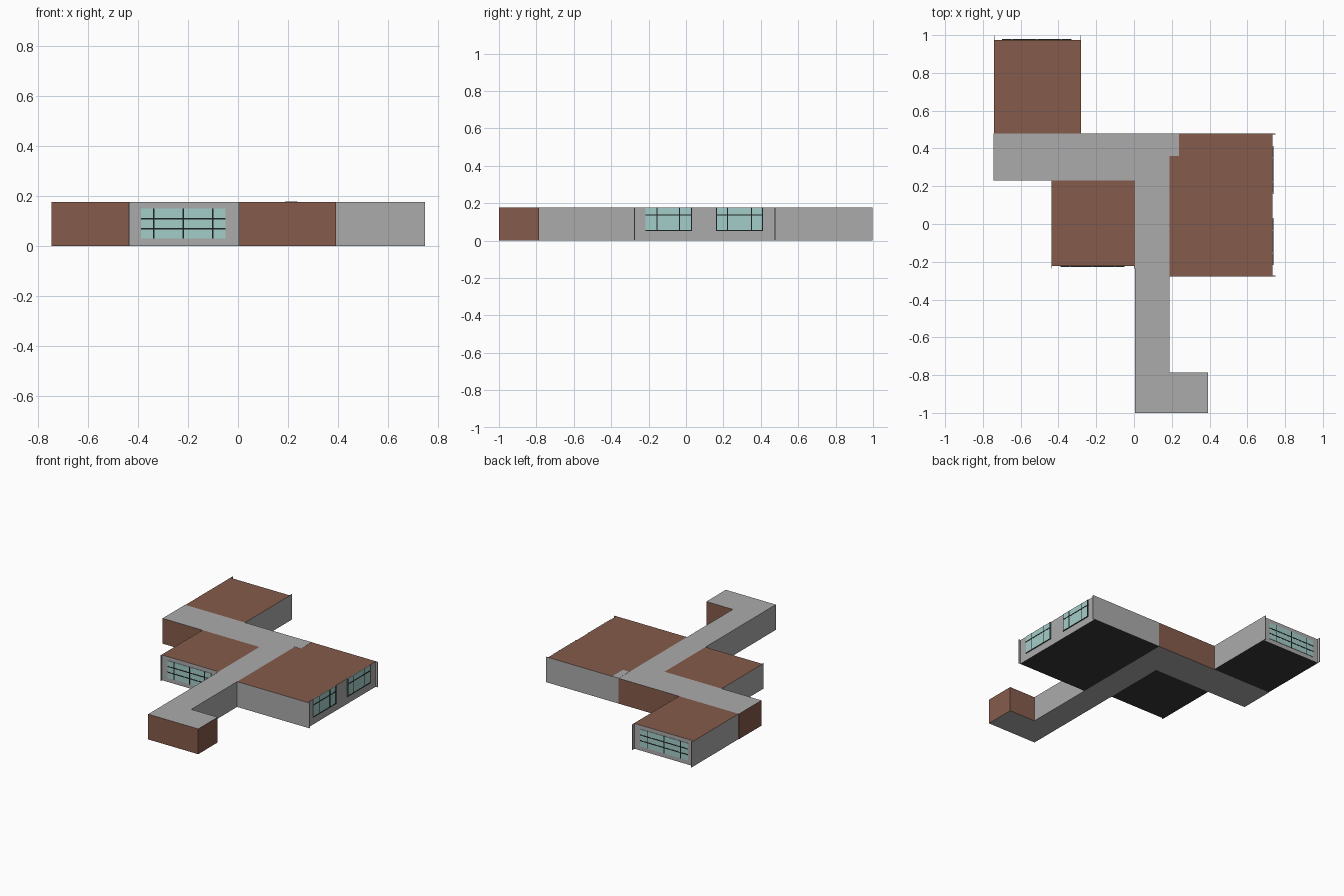
import bpy
import bmesh
from mathutils import Vector

cube = bpy.data.objects.get("Cube")
if cube:
    bpy.data.objects.remove(cube, do_unlink=True)

H = 0.177  # storey height


def material(name, rgb):
    m = bpy.data.materials.new(name)
    m.use_nodes = True
    m.diffuse_color = (*rgb, 1)
    bsdf = next(n for n in m.node_tree.nodes if n.type == 'BSDF_PRINCIPLED')
    bsdf.inputs["Base Color"].default_value = (*rgb, 1)
    return m


GREY = material("concrete_grey", (0.41, 0.41, 0.41))
BRICK = material("brick_brown", (0.24, 0.105, 0.072))
GLASS = material("pale_glass", (0.37, 0.61, 0.58))
DARK = material("dark_floor", (0.04, 0.04, 0.04))
BLACK = material("black_bars", (0.012, 0.015, 0.015))


def prism(name, outline, z0, z1, mats, rule=None):
    """Extrude an anticlockwise outline; rule(normal, centre) gives a material slot."""
    bm = bmesh.new()
    low = [bm.verts.new((x, y, z0)) for x, y in outline]
    high = [bm.verts.new((x, y, z1)) for x, y in outline]
    bm.faces.new(high)
    bm.faces.new(low[::-1])
    for i in range(len(low)):
        j = (i + 1) % len(low)
        bm.faces.new((low[i], low[j], high[j], high[i]))
    bm.normal_update()
    if rule:
        for f in bm.faces:
            f.material_index = rule(f.normal, f.calc_center_median())
    me = bpy.data.meshes.new(name)
    bm.to_mesh(me)
    bm.free()
    for m in mats:
        me.materials.append(m)
    ob = bpy.data.objects.new(name, me)
    bpy.context.collection.objects.link(ob)
    return ob


def box(name, x0, x1, y0, y1, z0, z1, mats, rule=None):
    return prism(name, [(x0, y0), (x1, y0), (x1, y1), (x0, y1)], z0, z1, mats, rule)


def window(name, facing, wall, a0, a1, z0, z1, uprights, rails):
    """Thin glass with bars on a wall; facing is '+x', '+y' or '-y'."""
    side = 1 if facing[0] == '+' else -1

    def plate(label, u0, u1, w0, w1, depth, mat):
        d0, d1 = sorted((wall, wall + side * depth))
        span = (d0, d1, u0, u1) if facing[1] == 'x' else (u0, u1, d0, d1)
        box(name + label, *span, w0, w1, [mat])

    plate("_glass", a0, a1, z0, z1, 0.003, GLASS)
    t = 0.003
    for i, a in enumerate(uprights):
        plate(f"_upright_{i}", a - t, a + t, z0, z1, 0.005, BLACK)
    for i, z in enumerate(rails):
        plate(f"_rail_{i}", a0, a1, z - t, z + t, 0.0045, BLACK)


# Corridor: one winding outline, brick on its end walls and grey on its long walls
corridor = [(0.005, -1), (0.392, -1), (0.392, -0.785), (0.187, -0.785),
            (0.187, 0.478), (-0.745, 0.478), (-0.745, 0.23), (0.005, 0.23)]


def corridor_rule(n, c):
    long_wall = abs(n.x) > 0.5 and 0 < c.x < 0.3
    return 0 if abs(n.z) > 0.5 or long_wall else 1


prism("corridor", corridor, 0, H, [GREY, BRICK], corridor_rule)


# Wings: brick roof, grey walls, dark underside
def wing_rule(n, c):
    return 1 if n.z > 0.5 else 2 if n.z < -0.5 else 0


WING = [GREY, BRICK, DARK]
box("east_wing", 0.187, 0.733, -0.277, 0.478, 0, H, WING, wing_rule)
box("north_wing", -0.742, -0.28, 0.478, 0.975, 0, H, WING, wing_rule)
box("middle_wing", -0.437, 0.005, -0.222, 0.23, 0, H, WING, wing_rule)

# Grey patch of roof beside the corridor corner
box("entrance_roof", 0.187, 0.237, 0.36, 0.478, H, H + 0.001, [GREY])

# Side walls running slightly past the glazed walls
T = 0.004
for i, y in enumerate((-0.277, 0.478 - T)):
    box(f"east_fin_{i}", 0.733, 0.748, y, y + T, 0, H, [GREY])
for i, x in enumerate((-0.742, -0.28 - T)):
    box(f"north_fin_{i}", x, x + T, 0.975, 0.998, 0, H, [GREY])
for i, x in enumerate((-0.437, 0.005 - T)):
    box(f"middle_fin_{i}", x, x + T, -0.235, -0.222, 0, H, [GREY])

# Windows
window("east_window_front", '+x', 0.733, -0.217, 0.033, 0.05, H,
       (-0.155, -0.034, 0.03), (0.053, 0.137))
window("east_window_back", '+x', 0.733, 0.16, 0.412, 0.05, H,
       (0.163, 0.222, 0.35, 0.409), (0.053, 0.137))
for name, facing, wall, x0, x1 in (("north_window", '+y', 0.975, -0.7, -0.33),
                                   ("middle_window", '-y', -0.222, -0.388, -0.05)):
    bars = [x0 + (x1 - x0) * k for k in (0.15, 0.5, 0.85)]
    window(name, facing, wall, x0, x1, 0.03, 0.15, bars, (0.07, 0.11))
